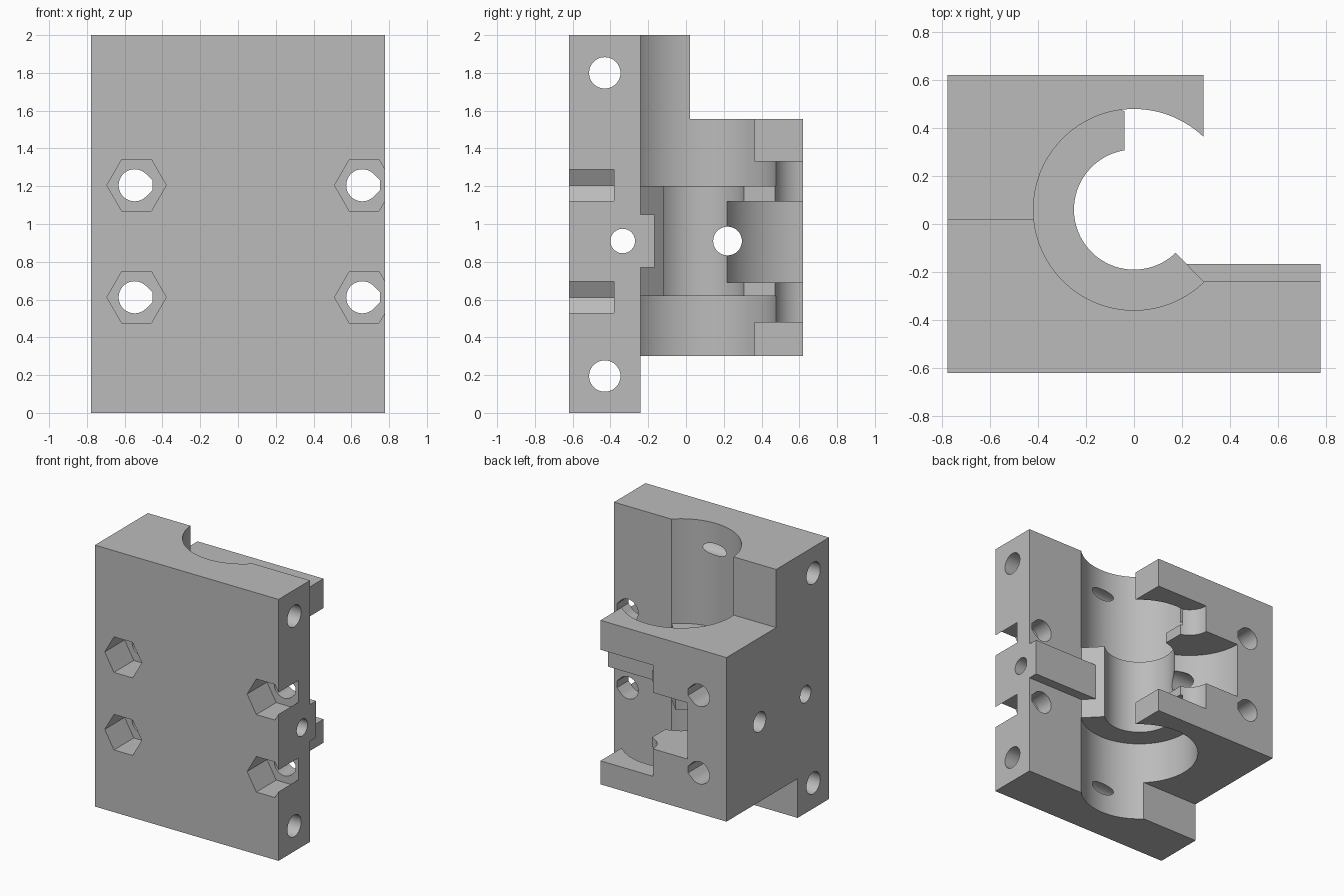
import bpy, bmesh
from math import cos, sin, pi, radians

cube = bpy.data.objects.get("Cube")
if cube:
    bpy.data.objects.remove(cube, do_unlink=True)

grey = bpy.data.materials.new("plain_grey")
grey.use_nodes = True
colour = (0.5, 0.5, 0.5, 1)
grey.diffuse_color = colour
grey.node_tree.nodes["Principled BSDF"].inputs["Base Color"].default_value = colour

PLACE = {"x": lambda a, b, t: (t, a, b),
         "y": lambda a, b, t: (a, t, b),
         "z": lambda a, b, t: (a, b, t)}


def prism(name, profile, axis, lo, hi):
    """Closed profile extruded along an axis."""
    bm = bmesh.new()
    rings = [[bm.verts.new(PLACE[axis](a, b, t)) for a, b in profile] for t in (lo, hi)]
    bm.faces.new(rings[0])
    bm.faces.new(rings[1])
    n = len(profile)
    for i in range(n):
        j = (i + 1) % n
        bm.faces.new((rings[0][i], rings[0][j], rings[1][j], rings[1][i]))
    bmesh.ops.recalc_face_normals(bm, faces=bm.faces)
    mesh = bpy.data.meshes.new(name)
    bm.to_mesh(mesh)
    bm.free()
    mesh.materials.append(grey)
    obj = bpy.data.objects.new(name, mesh)
    bpy.context.collection.objects.link(obj)
    return obj


def circle(a, b, r, n=96):
    return [(a + r * cos(2 * pi * i / n), b + r * sin(2 * pi * i / n)) for i in range(n)]


def rect(a0, a1, b0, b1):
    return [(a0, b0), (a1, b0), (a1, b1), (a0, b1)]


def teardrop(a, b, r, flat):
    """Round hole with a flattened point towards +a."""
    arc = [(a + r * cos(radians(t)), b + r * sin(radians(t))) for t in range(45, 316, 9)]
    h = r * 2 ** 0.5 - flat
    return arc + [(a + flat, b - h), (a + flat, b + h)]


def combine(target, tool, operation):
    tool.hide_render = True
    mod = target.modifiers.new(operation, "BOOLEAN")
    mod.operation, mod.solver, mod.object = operation, "EXACT", tool
    bpy.context.view_layer.objects.active = target
    bpy.ops.object.modifier_apply(modifier=mod.name)
    bpy.data.objects.remove(tool, do_unlink=True)


def cut(*args):
    combine(body, prism("cutter", *args), "DIFFERENCE")


W, D, AXIS_Y = 0.777, 0.62, 0.06
LIP_X, PLATE_Y = 0.29, -0.24

# Stepped main block and the wide mounting plate
side = [(-D, 0), (PLATE_Y, 0), (PLATE_Y, 0.3), (D, 0.3),
        (D, 1.555), (0.02, 1.555), (0.02, 2), (-D, 2)]
body = prism("clamp_body", side, "x", -W, LIP_X)
combine(body, prism("plate", rect(-D, PLATE_Y, 0, 2), "x", 0.1, W), "UNION")

# Wide bores at both ends, narrow bore in the middle
for lo, hi in ((-0.1, 0.62), (1.2, 2.1)):
    cut(circle(0, AXIS_Y, 0.419, 128), "z", lo, hi)
cut(circle(0, AXIS_Y, 0.25, 128), "z", 0.5, 1.3)

# Open mouth of the middle section, with a slanted lower lip
cut([(-0.04, AXIS_Y), (0, AXIS_Y), (LIP_X, PLATE_Y), (0.5, PLATE_Y),
     (0.5, 0.7), (-0.04, 0.7)], "z", 0.62, 1.2)

# Hinge clearance: small and large round pockets about the back edge
cut(rect(0, 0.5, 0.3, 0.7), "z", 0.48, 1.33)
cut(circle(0, D, 0.155), "z", 0.48, 1.33)
cut(circle(0, D, 0.447, 128), "z", 0.69, 1.12)

# Locating rib on the plate
combine(body, prism("rib", rect(0.22, W, -0.3, -0.166), "z", 0.77, 1.05), "UNION")

# Cross holes from side to side
for y, z, r in ((-0.43, 0.195, 0.083), (-0.43, 1.8, 0.083), (-0.335, 0.91, 0.065)):
    cut(circle(y, z, r, 48), "x", -1, 1)
cut(circle(0.22, 0.91, 0.076, 48), "x", -1, 0)

# Bolt holes with hexagonal nut pockets in the front
for x in (-0.547, 0.658):
    for z in (0.612, 1.205):
        cut(teardrop(x, z, 0.085, 0.095), "y", -1, 1)
        cut(circle(x + 0.01, z, 0.157, 6), "y", -1, -0.38)

# Smooth bores, crisp edges
bpy.ops.object.select_all(action="DESELECT")
body.select_set(True)
bpy.context.view_layer.objects.active = body
bpy.ops.object.shade_smooth_by_angle(angle=radians(25))
